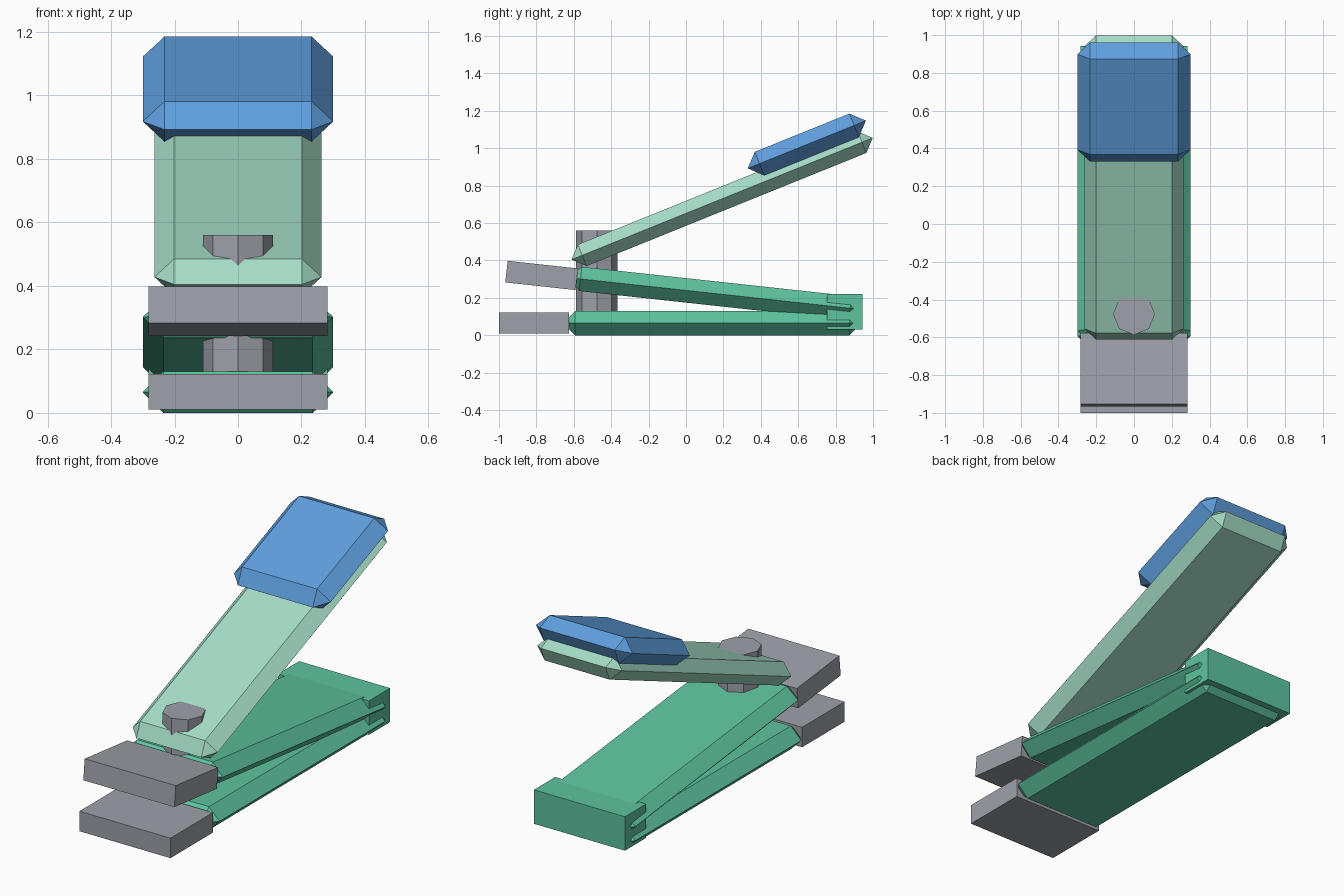
import bpy
import bmesh
from math import radians

cube = bpy.data.objects.get("Cube")
if cube:
    bpy.data.objects.remove(cube, do_unlink=True)


def make_material(name, rgb):
    linear = [((c / 255 + 0.055) / 1.055) ** 2.4 for c in rgb] + [1]
    mat = bpy.data.materials.new(name)
    mat.use_nodes = True
    mat.diffuse_color = linear
    mat.node_tree.nodes["Principled BSDF"].inputs["Base Color"].default_value = linear
    return mat


blue = make_material("blue", (95, 159, 222))
mint = make_material("pale_mint", (166, 221, 200))
green = make_material("green", (94, 196, 160))
grey = make_material("grey", (158, 161, 170))


def finish(name, bm, mat, y, z, tilt=0):
    mesh = bpy.data.meshes.new(name)
    bmesh.ops.recalc_face_normals(bm, faces=bm.faces)
    bm.to_mesh(mesh)
    bm.free()
    mesh.materials.append(mat)
    obj = bpy.data.objects.new(name, mesh)
    obj.location = (0, y, z)
    obj.rotation_euler.x = radians(tilt)
    bpy.context.collection.objects.link(obj)
    return obj


def block(name, size, mat, y, z, tilt=0, chamfer=False):
    """Box, optionally chamfered to a ridge halfway up its sides."""
    bm = bmesh.new()
    bmesh.ops.create_cube(bm, size=1)
    bmesh.ops.scale(bm, vec=size, verts=bm.verts)
    if chamfer:
        bmesh.ops.bevel(bm, geom=bm.edges[:], offset=size[2] * 0.4995,
                        offset_type='OFFSET', segments=1, affect='EDGES')
    return finish(name, bm, mat, y, z, tilt)


# Two spring arms joined by a block at the back
block("lower_arm", (0.6, 1.597, 0.13), green, 0.141, 0.065, chamfer=True)
block("upper_arm", (0.6, 1.58, 0.13), green, 0.157, 0.223, -6.2, chamfer=True)
block("back_joint", (0.564, 0.188, 0.19), green, 0.849, 0.125)

# Cutting jaws at the front
block("lower_jaw", (0.564, 0.375, 0.112), grey, -0.8125, 0.066)
block("upper_jaw", (0.564, 0.378, 0.116), grey, -0.772, 0.32, -6.2)

# Raised lever with its thumb pad
block("lever", (0.526, 1.737, 0.124), mint, 0.193, 0.73, 22, chamfer=True)
block("thumb_pad", (0.6, 0.681, 0.136), blue, 0.646, 1.02, 22, chamfer=True)

# Eight-sided pivot post
bm = bmesh.new()
bmesh.ops.create_cone(bm, cap_ends=True, segments=8, radius1=0.111,
                      radius2=0.111, depth=0.5)
finish("pivot_post", bm, grey, -0.4765, 0.31)
